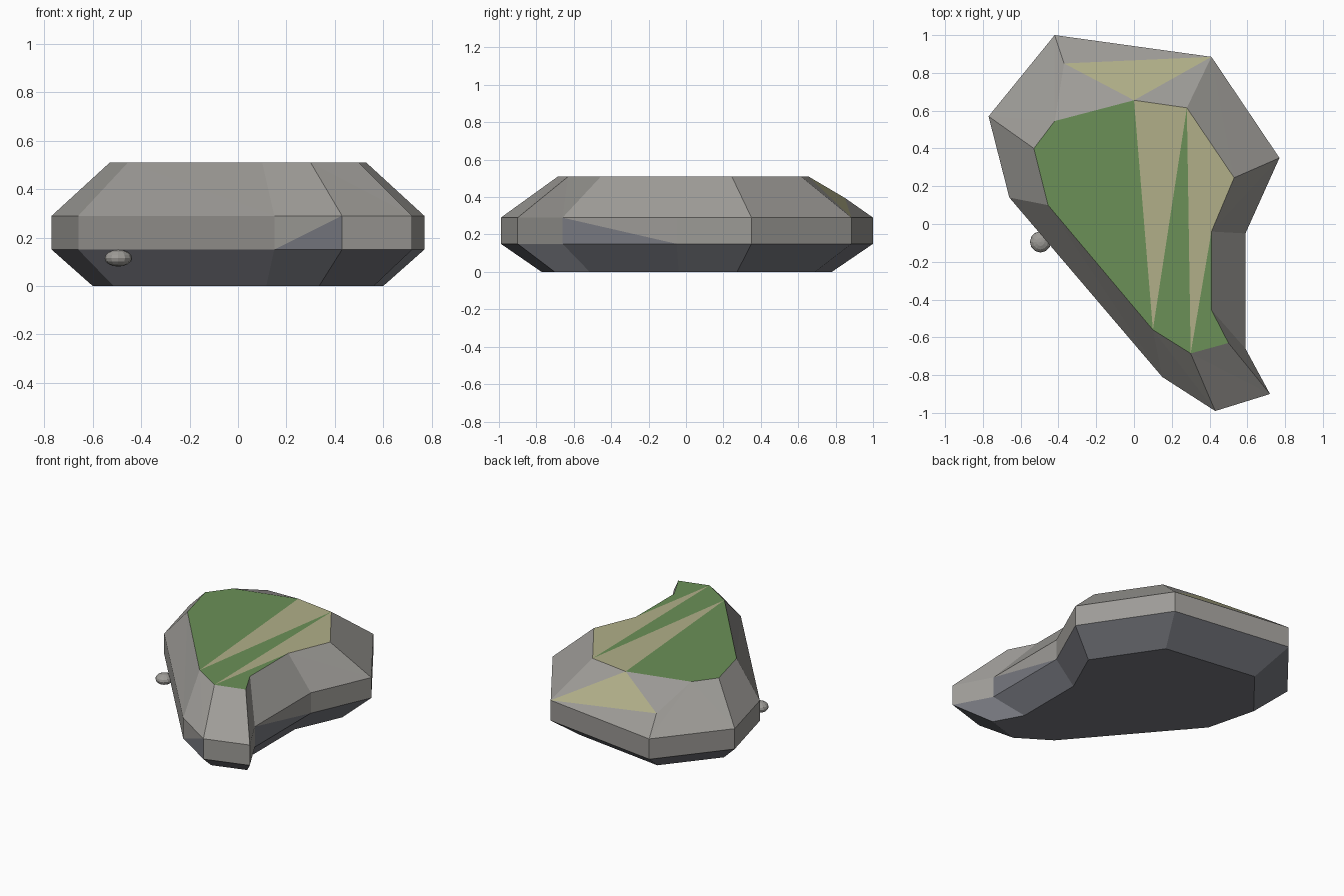
import bpy
import bmesh

old = bpy.data.objects.get("Cube")
if old:
    bpy.data.objects.remove(old)


def make_material(name, rgb):
    mat = bpy.data.materials.new(name)
    mat.use_nodes = True
    colour = (*rgb, 1.0)
    mat.diffuse_color = colour
    shader = next(n for n in mat.node_tree.nodes if n.type == "BSDF_PRINCIPLED")
    shader.inputs["Base Color"].default_value = colour
    return mat


rock = make_material("rock grey", (0.34, 0.33, 0.31))
slate = make_material("slate grey", (0.185, 0.19, 0.215))
grass = make_material("grass green", (0.145, 0.28, 0.095))
sand = make_material("dry sand", (0.44, 0.43, 0.25))
ROCK, SLATE, GRASS, SAND = range(4)

# Widest outline and the plateau outline, both counter-clockwise from the back
rim = [(-0.42, 1.0), (-0.77, 0.57), (-0.66, 0.14), (0.15, -0.81), (0.43, -0.99),
       (0.72, -0.90), (0.59, -0.66), (0.59, -0.05), (0.77, 0.35), (0.41, 0.885)]
plateau = [(-0.42, 0.545), (-0.53, 0.40), (-0.455, 0.10), (0.10, -0.56),
           (0.30, -0.685), (0.50, -0.63), (0.41, -0.455), (0.41, -0.04),
           (0.53, 0.245), (0.28, 0.615), (0.0, 0.655)]

bm = bmesh.new()


def ring(points, z, scale=1.0):
    return [bm.verts.new((x * scale, y * scale, z)) for x, y in points]


def face(verts, index):
    bm.faces.new(verts).material_index = index


base = ring(rim, 0.0, 0.78)
low = ring(rim, 0.15)
high = ring(rim, 0.29)
top = ring(plateau, 0.51)
ledge = bm.verts.new((-0.37, 0.85, 0.395))

# Underside, undercut, wall and upper slope
face(base[::-1], SLATE)
count = len(rim)
for i in range(count):
    j = (i + 1) % count
    face((base[i], base[j], low[j], low[i]), SLATE)
    if i == 3:    # slate wedge in the front wall
        face((low[i], low[j], high[j]), SLATE)
        face((low[i], high[j], high[i]), ROCK)
    elif i == 6:  # slate wedge in the left wall
        face((low[i], low[j], high[i]), SLATE)
        face((low[j], high[j], high[i]), ROCK)
    else:
        face((low[i], low[j], high[j], high[i]), ROCK)
    if j:
        face((high[i], high[j], top[i]), ROCK)
        face((high[j], top[j], top[i]), ROCK)

# Back slope with its sandy ledge
back, corner = high[0], high[-1]
face((back, top[0], ledge), ROCK)
face((top[0], top[10], ledge), ROCK)
face((corner, back, ledge), ROCK)
face((corner, ledge, top[10]), SAND)
face((corner, top[10], top[9]), ROCK)

# Plateau: grass with sand wedges
patches = [((10, 0, 1, 2, 3), GRASS), ((10, 3, 9), SAND), ((9, 3, 4), GRASS),
           ((9, 4, 7), SAND), ((9, 7, 8), SAND), ((4, 5, 6, 7), GRASS)]
for corners, index in patches:
    face([top[k] for k in corners], index)

bmesh.ops.recalc_face_normals(bm, faces=bm.faces)
mesh = bpy.data.meshes.new("rock_island")
bm.to_mesh(mesh)
bm.free()
for mat in (rock, slate, grass, sand):
    mesh.materials.append(mat)
island = bpy.data.objects.new("rock_island", mesh)
bpy.context.collection.objects.link(island)

# Small pebble at the right side
bpy.ops.mesh.primitive_uv_sphere_add(segments=12, ring_count=8, radius=1,
                                     location=(-0.495, -0.095, 0.115))
pebble = bpy.context.object
pebble.name = "pebble"
pebble.scale = (0.056, 0.056, 0.035)
pebble.data.materials.append(rock)
